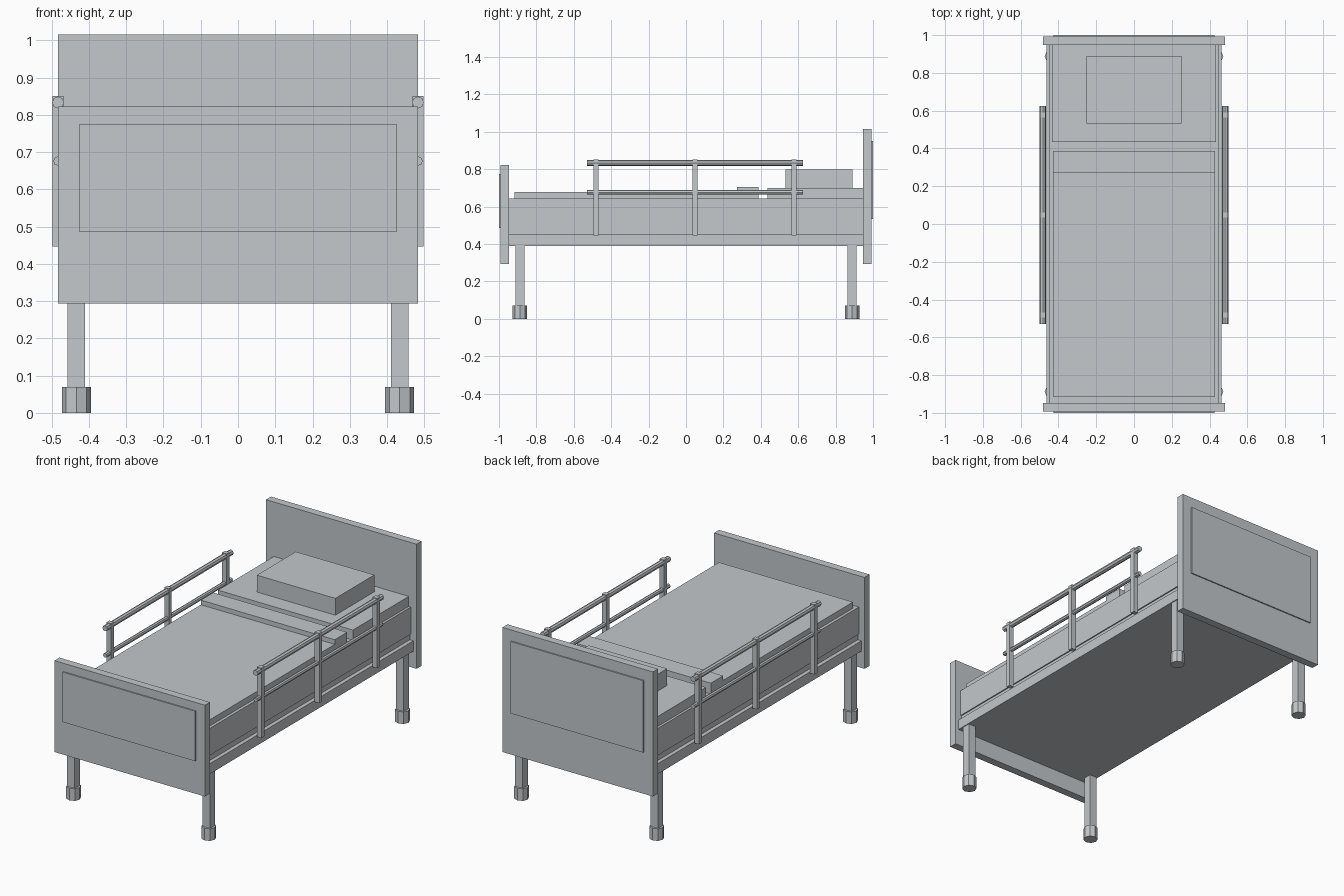
import bpy
import math

if "Cube" in bpy.data.objects:
    bpy.data.objects.remove(bpy.data.objects["Cube"], do_unlink=True)

grey = bpy.data.materials.new("plain grey")
grey.use_nodes = True
colour = (0.55, 0.58, 0.60, 1)
grey.diffuse_color = colour
grey.node_tree.nodes["Principled BSDF"].inputs["Base Color"].default_value = colour


def box(name, x, y, z):
    """Box between the given (low, high) pairs."""
    spans = (x, y, z)
    bpy.ops.mesh.primitive_cube_add(size=1, location=[(a + b) / 2 for a, b in spans])
    ob = bpy.context.object
    ob.name = name
    ob.scale = [b - a for a, b in spans]
    bpy.ops.object.transform_apply(location=False, rotation=False, scale=True)
    ob.data.materials.append(grey)
    return ob


def wide(name, half, y, z):
    """Box centred across the bed."""
    return box(name, (-half, half), y, z)


def rod(name, centre, radius, length, along_y=False):
    tilt = math.pi / 2 if along_y else 0
    bpy.ops.mesh.primitive_cylinder_add(vertices=8, radius=radius, depth=length,
                                        location=centre, rotation=(tilt, 0, 0))
    ob = bpy.context.object
    ob.name = name
    ob.data.materials.append(grey)
    return ob


# End boards with raised outer panels
wide("headboard", 0.483, (0.947, 0.993), (0.293, 1.016))
wide("headboard_panel", 0.425, (0.992, 1.0), (0.535, 0.952))
wide("footboard", 0.483, (-0.993, -0.947), (0.293, 0.823))
wide("footboard_panel", 0.425, (-1.0, -0.992), (0.485, 0.775))

# Frame, mattress and bedding
wide("bed_frame", 0.463, (-0.948, 0.948), (0.39, 0.45))
wide("mattress_base", 0.44, (-0.948, 0.948), (0.45, 0.485))
wide("mattress", 0.447, (-0.948, 0.948), (0.485, 0.642))
wide("blanket", 0.43, (-0.917, 0.387), (0.64, 0.678))
wide("blanket_fold", 0.43, (0.273, 0.387), (0.675, 0.705))
wide("head_sheet", 0.433, (0.435, 0.948), (0.64, 0.70))
wide("pillow", 0.252, (0.533, 0.89), (0.698, 0.798))

for side, s in (("left", 1), ("right", -1)):
    # Legs with rounded feet
    for end, e in (("back", 1), ("front", -1)):
        x, y = s * 0.434, e * 0.888
        box(f"{end}_{side}_leg", (x - 0.024, x + 0.024),
            (y - 0.024, y + 0.024), (0.03, 0.392))
        rod(f"{end}_{side}_foot", (x, y, 0.035), 0.039, 0.07)

    # Guard rail
    x = s * 0.483
    rod(f"{side}_upper_rail", (x, 0.048, 0.833), 0.016, 1.156, True)
    rod(f"{side}_lower_rail", (x, 0.048, 0.676), 0.0125, 1.156, True)
    for place, y in (("front", -0.482), ("middle", 0.048), ("back", 0.578)):
        box(f"{side}_{place}_rail_post", (x - 0.0145, x + 0.0145),
            (y - 0.0135, y + 0.0135), (0.446, 0.851))
